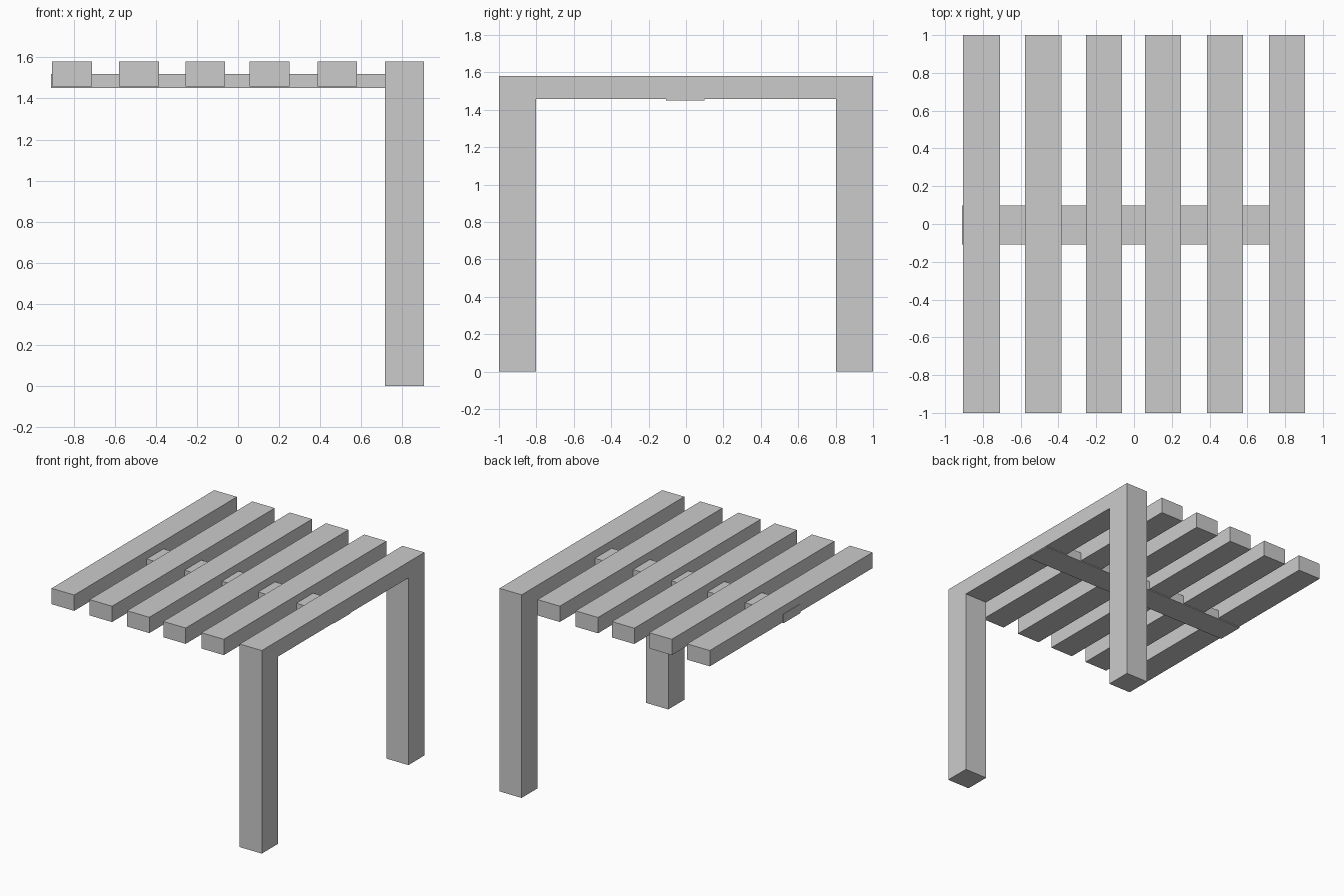
import bpy, bmesh

if "Cube" in bpy.data.objects:
    bpy.data.objects.remove(bpy.data.objects["Cube"])

TOP, UNDER = 1.58, 1.457


def extrude_x(name, profile, x0, x1):
    """Extrude a closed (y, z) outline from x0 to x1."""
    bm = bmesh.new()
    face = bm.faces.new([bm.verts.new((x0, y, z)) for y, z in profile])
    ext = bmesh.ops.extrude_face_region(bm, geom=[face])
    verts = [v for v in ext["geom"] if isinstance(v, bmesh.types.BMVert)]
    bmesh.ops.translate(bm, verts=verts, vec=(x1 - x0, 0, 0))
    bmesh.ops.recalc_face_normals(bm, faces=bm.faces)
    mesh = bpy.data.meshes.new(name)
    bm.to_mesh(mesh)
    bm.free()
    obj = bpy.data.objects.new(name, mesh)
    bpy.context.collection.objects.link(obj)
    return obj


def box(name, x0, x1, y0, y1, z0, z1):
    return extrude_x(name, [(y0, z0), (y1, z0), (y1, z1), (y0, z1)], x0, x1)


# Five loose top slats
slats = [(-0.905, -0.71), (-0.578, -0.384), (-0.255, -0.063),
         (0.057, 0.25), (0.386, 0.578)]
for i, (x0, x1) in enumerate(slats, 1):
    box(f"slat_{i}", x0, x1, -1, 1, UNDER, TOP)

# End slat and its two legs form one arch
arch = [(-1, 0), (-0.803, 0), (-0.803, UNDER), (0.803, UNDER),
        (0.803, 0), (1, 0), (1, TOP), (-1, TOP)]
extrude_x("leg_frame", arch, 0.715, 0.905)

# Crossbar let into the underside of all slats
box("crossbar", -0.91, 0.902, -0.108, 0.098, 1.45, 1.52)
